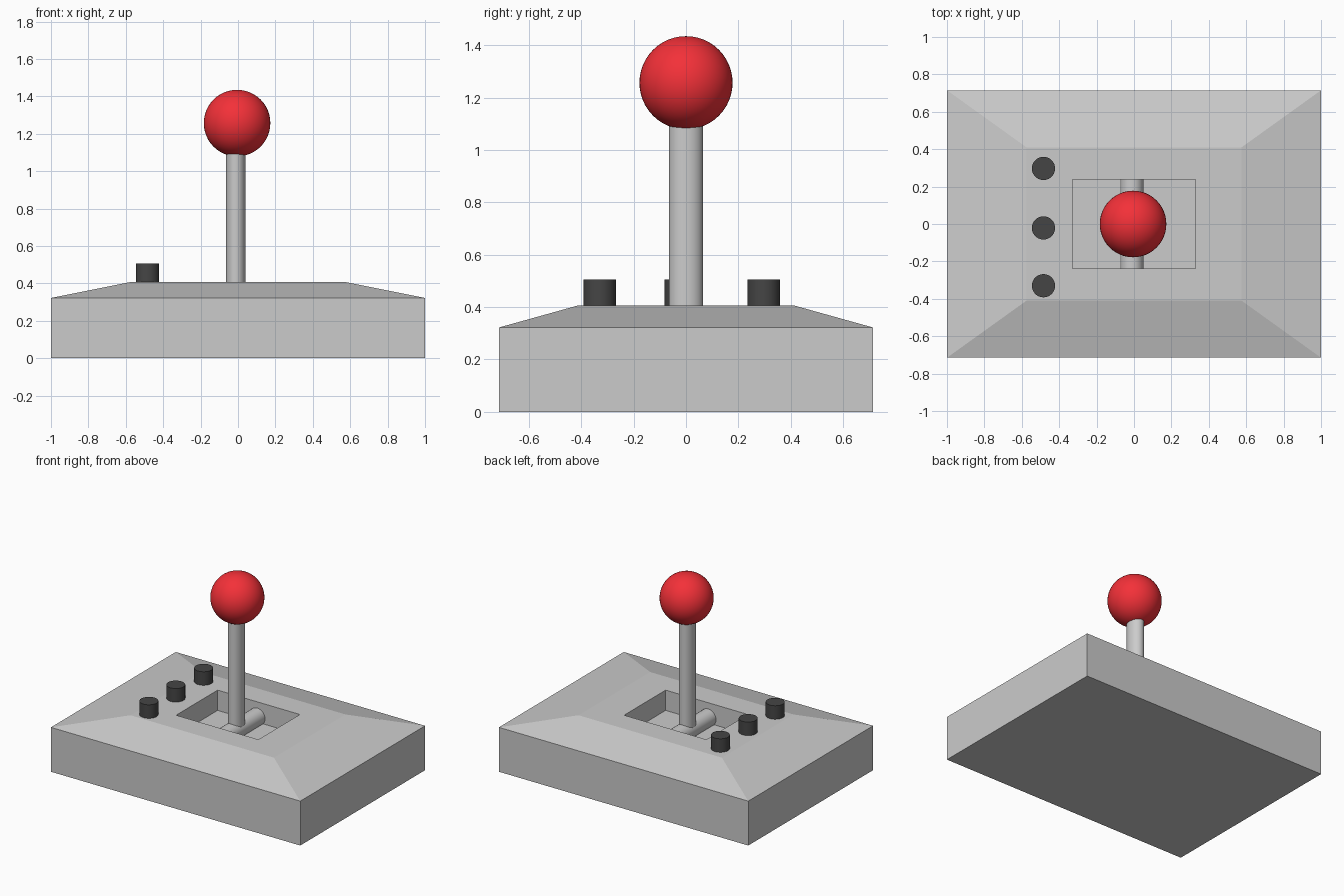
import bpy, bmesh, math

if "Cube" in bpy.data.objects:
    bpy.data.objects.remove(bpy.data.objects["Cube"])


def material(name, rgb):
    mat = bpy.data.materials.new(name)
    mat.diffuse_color = (*rgb, 1)
    mat.use_nodes = True
    mat.node_tree.nodes["Principled BSDF"].inputs["Base Color"].default_value = mat.diffuse_color
    return mat


red = material("red_plastic", (0.9, 0.03, 0.04))
dark = material("dark_plastic", (0.06, 0.06, 0.06))


def finish(name, mat=None, scale=(1, 1, 1)):
    ob = bpy.context.object
    ob.name = ob.data.name = name
    ob.scale = scale
    bpy.ops.object.transform_apply(location=False, rotation=False, scale=True)
    bpy.ops.object.shade_smooth_by_angle(angle=math.radians(35))
    if mat:
        ob.data.materials.append(mat)
    return ob


def cylinder(name, loc, radius, depth, rot=(0, 0, 0), mat=None, scale=(1, 1, 1)):
    bpy.ops.mesh.primitive_cylinder_add(vertices=48, radius=radius, depth=depth,
                                        location=loc, rotation=rot)
    return finish(name, mat, scale)


# Base: stacked rectangles (half x, half y, z) from underside to pocket floor
sections = [(1, 0.715, 0), (1, 0.715, 0.322), (0.575, 0.41, 0.407),
            (0.33, 0.238, 0.407), (0.33, 0.238, 0.26)]
bm = bmesh.new()
rings = [[bm.verts.new((sx * hx, sy * hy, z))
          for sx, sy in ((-1, -1), (1, -1), (1, 1), (-1, 1))]
         for hx, hy, z in sections]
for low, high in zip(rings, rings[1:]):
    for i in range(4):
        j = (i + 1) % 4
        bm.faces.new((low[i], low[j], high[j], high[i]))
bm.faces.new(rings[0][::-1])
bm.faces.new(rings[-1])
mesh = bpy.data.meshes.new("base")
bm.to_mesh(mesh)
bm.free()
bpy.context.collection.objects.link(bpy.data.objects.new("base", mesh))

# Pivot axle across the pocket
cylinder("pivot_axle", (-0.012, 0, 0.30), 0.062, 0.476, rot=(math.pi / 2, 0, 0))

# Stick, slightly oval in section
cylinder("stick", (-0.012, 0, 0.72), 0.052, 0.84, scale=(1, 1.25, 1))

# Ball knob
bpy.ops.mesh.primitive_uv_sphere_add(segments=48, ring_count=24, radius=0.178,
                                     location=(-0.005, 0, 1.257))
finish("ball_knob", red)

# Row of buttons
for i, y in enumerate((-0.33, -0.021, 0.297)):
    cylinder(f"button_{i + 1}", (-0.484, y, 0.45), 0.062, 0.11, mat=dark)
